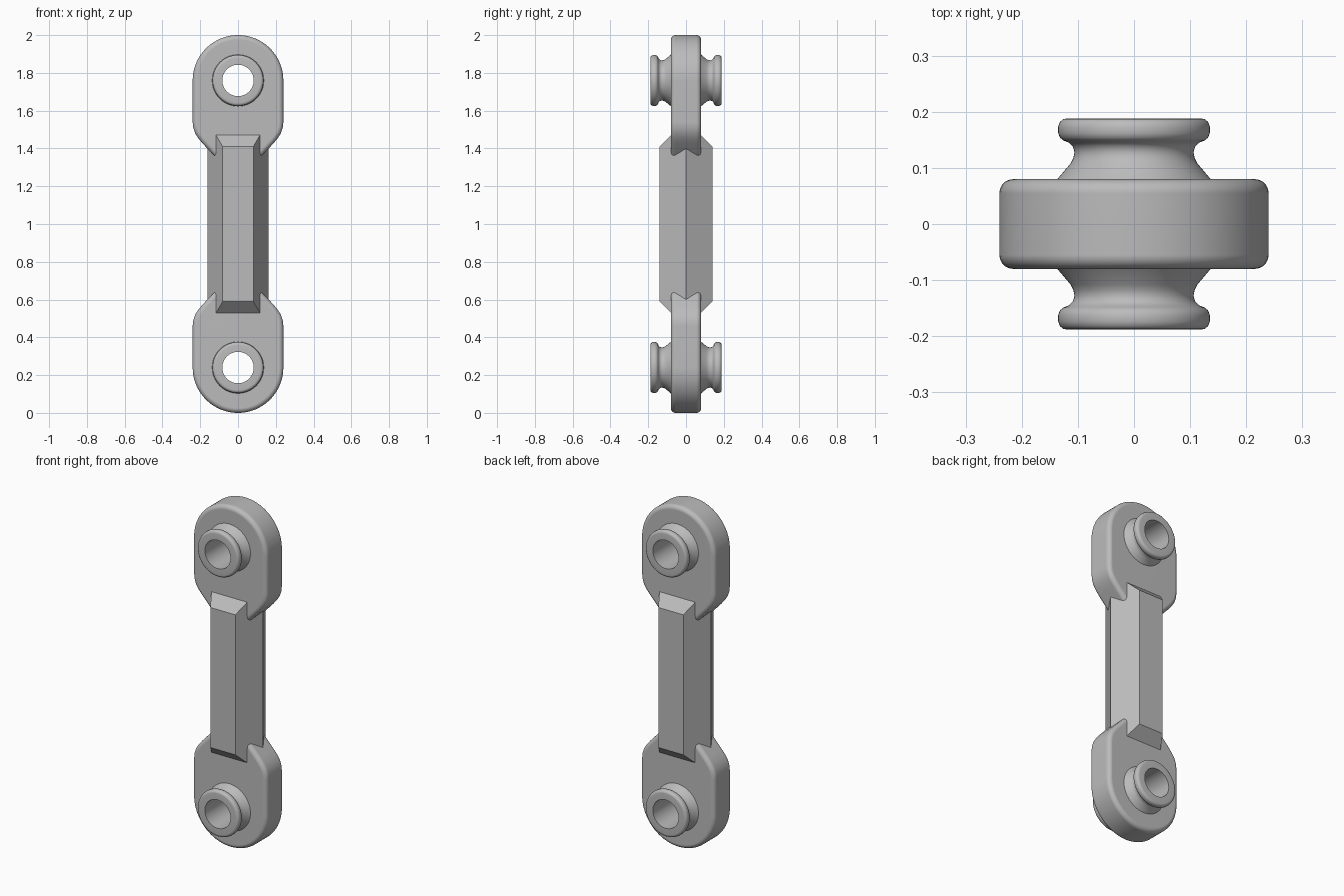
import bpy, bmesh
from math import sin, cos, pi, radians

cube = bpy.data.objects.get("Cube")
if cube:
    bpy.data.objects.remove(cube, do_unlink=True)

steel = bpy.data.materials.new("grey steel")
steel.use_nodes = True
GREY = (0.5, 0.5, 0.5, 1)
steel.diffuse_color = GREY
steel.node_tree.nodes["Principled BSDF"].inputs["Base Color"].default_value = GREY

R, HALF = 0.24, 0.08          # head radius and half thickness
PIN_Z = 2 - R                 # height of the upper pin


def finish(bm, name):
    bmesh.ops.recalc_face_normals(bm, faces=bm.faces)
    mesh = bpy.data.meshes.new(name)
    bm.to_mesh(mesh)
    bm.free()
    mesh.materials.append(steel)
    obj = bpy.data.objects.new(name, mesh)
    bpy.context.collection.objects.link(obj)
    return obj


def activate(obj):
    bpy.ops.object.select_all(action="DESELECT")
    obj.select_set(True)
    bpy.context.view_layer.objects.active = obj


def smooth(obj, degrees):
    activate(obj)
    bpy.ops.object.shade_smooth_by_angle(angle=radians(degrees))


def extrude_y(points, half):
    """Solid from an x-z outline, spread equally to front and back."""
    bm = bmesh.new()
    face = bm.faces.new([bm.verts.new((x, -half, z)) for x, z in points])
    out = bmesh.ops.extrude_face_region(bm, geom=[face])
    moved = [v for v in out["geom"] if isinstance(v, bmesh.types.BMVert)]
    bmesh.ops.translate(bm, verts=moved, vec=(0, 2 * half, 0))
    return bm


def make_head(name, z, turn):
    # Round end, straight sides, shoulders curving in to the shaft
    arc = [(R * cos(i * pi / 40), R * sin(i * pi / 40)) for i in range(41)]
    shoulder = [(0.24, -0.22), (0.237, -0.25), (0.227, -0.28),
                (0.21, -0.306), (0.188, -0.333), (0.12, -0.405), (0.06, -0.465)]
    outline = arc + [(-x, h) for x, h in shoulder] + shoulder[::-1]
    head = finish(extrude_y(outline, HALF), name)
    bevel = head.modifiers.new("rim", "BEVEL")
    bevel.width, bevel.segments = 0.025, 5
    bevel.limit_method, bevel.angle_limit = "ANGLE", radians(60)
    # Hole for the bushing
    ring = [(0.1 * cos(i * pi / 24), 0.1 * sin(i * pi / 24)) for i in range(48)]
    cutter = finish(extrude_y(ring, 0.3), "hole_cutter")
    cutter.hide_render = True
    hole = head.modifiers.new("hole", "BOOLEAN")
    hole.object, hole.operation, hole.solver = cutter, "DIFFERENCE", "EXACT"
    activate(head)
    for mod in ("rim", "hole"):
        bpy.ops.object.modifier_apply(modifier=mod)
    bpy.data.objects.remove(cutter, do_unlink=True)
    smooth(head, 35)
    normals = head.modifiers.new("normals", "WEIGHTED_NORMAL")
    normals.keep_sharp = True
    head.location.z, head.rotation_euler.y = z, turn


def make_bushing(name, z):
    # Half profile (radius, y): flared base, waist and rounded flange
    half = [(0.142, 0.074), (0.135, 0.082), (0.113, 0.108), (0.108, 0.118),
            (0.106, 0.128), (0.109, 0.138), (0.116, 0.145), (0.126, 0.149),
            (0.132, 0.154), (0.135, 0.162), (0.135, 0.174), (0.132, 0.182),
            (0.126, 0.187), (0.119, 0.188), (0.083, 0.188)]
    profile = half + [(r, -y) for r, y in half[::-1]]
    n = 64
    bm = bmesh.new()
    rings = [[bm.verts.new((r * cos(2 * pi * i / n), y, r * sin(2 * pi * i / n)))
              for i in range(n)] for r, y in profile]
    for a, b in zip(rings, rings[1:] + rings[:1]):
        for i in range(n):
            j = (i + 1) % n
            bm.faces.new((a[i], a[j], b[j], b[i]))
    bushing = finish(bm, name)
    smooth(bushing, 40)
    bushing.location.z = z


def make_shaft():
    # Hexagonal bar whose ends slope to a ridge, buried inside the heads
    r, reach = 0.162, 0.55
    bm = bmesh.new()
    low, high = [], []
    for i in range(6):
        x, y = r * cos(i * pi / 3), r * sin(i * pi / 3)
        top = reach - abs(y)
        low.append(bm.verts.new((x, y, 1 - top)))
        high.append(bm.verts.new((x, y, 1 + top)))
    for i in range(6):
        j = (i + 1) % 6
        bm.faces.new((low[i], low[j], high[j], high[i]))
    for ends in (low, high):
        bm.faces.new(ends[:4])
        bm.faces.new(ends[3:] + ends[:1])
    finish(bm, "shaft")


make_shaft()
for side, z, turn in (("upper", PIN_Z, 0), ("lower", R, pi)):
    make_head(side + "_head", z, turn)
    make_bushing(side + "_bushing", z)
